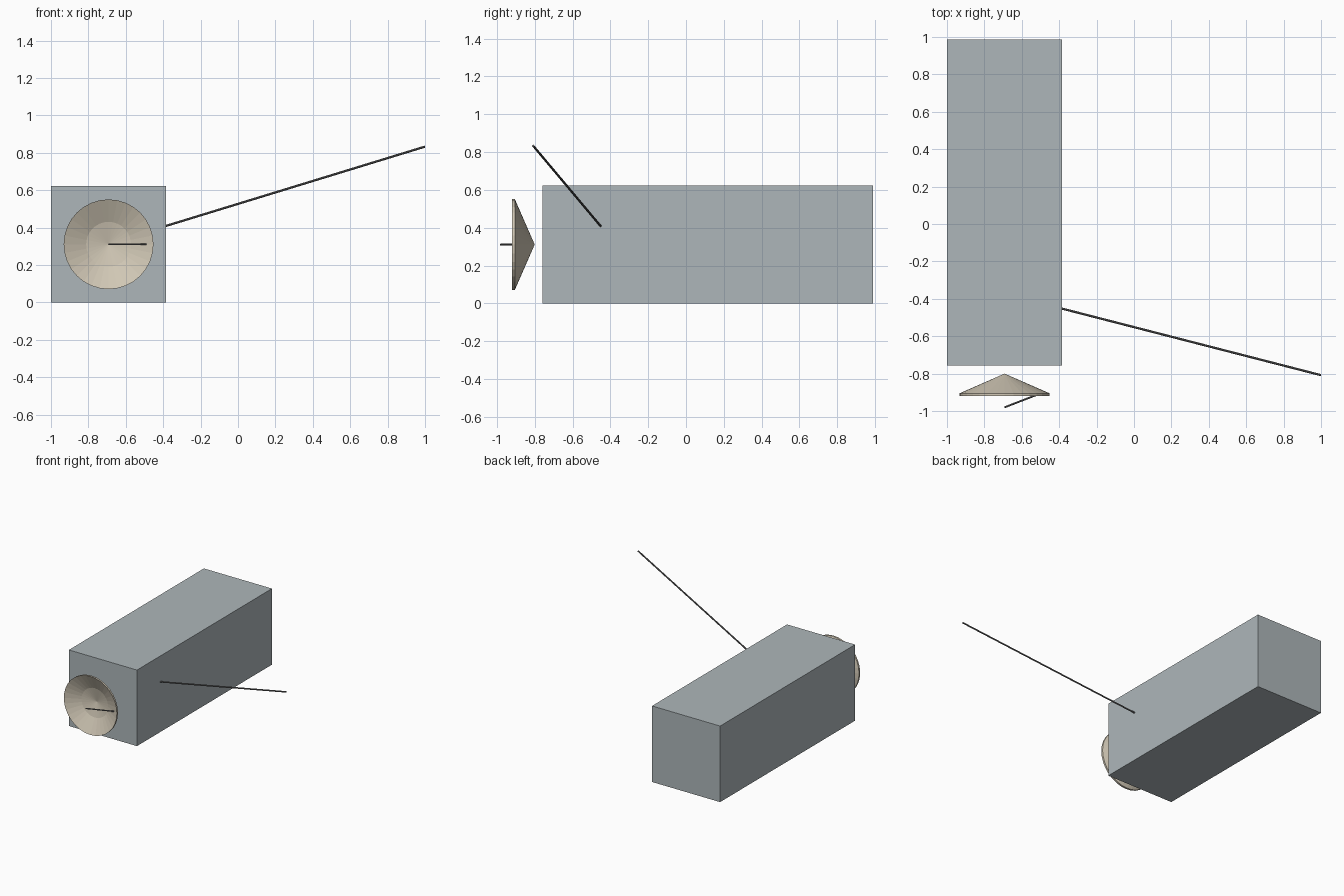
import bpy, bmesh, math
from mathutils import Vector

cube = bpy.data.objects.get("Cube")
if cube:
    bpy.data.objects.remove(cube, do_unlink=True)


def material(name, rgb):
    mat = bpy.data.materials.new(name)
    mat.use_nodes = True
    mat.diffuse_color = (*rgb, 1)
    mat.node_tree.nodes["Principled BSDF"].inputs["Base Color"].default_value = (*rgb, 1)
    return mat


grey = material("blue grey panel", (0.42, 0.47, 0.49))
beige = material("beige dish", (0.63, 0.57, 0.46))
dark = material("dark grey rod", (0.13, 0.13, 0.13))


def rod(name, start, end, radius):
    start, end = Vector(start), Vector(end)
    axis = end - start
    bpy.ops.mesh.primitive_cylinder_add(vertices=8, radius=radius, depth=axis.length,
                                        location=(start + end) / 2)
    ob = bpy.context.object
    ob.name = name
    ob.rotation_euler = axis.to_track_quat('Z', 'Y').to_euler()
    ob.data.materials.append(dark)
    return ob


def lathe(name, profile, centre, steps, mat):
    """Spin (radius, y) points round an axis along y."""
    bm = bmesh.new()
    verts = [bm.verts.new((r, y, 0)) for r, y in profile]
    edges = [bm.edges.new(pair) for pair in zip(verts, verts[1:])]
    bmesh.ops.spin(bm, geom=verts + edges, cent=(0, 0, 0), axis=(0, 1, 0),
                   angle=math.tau, steps=steps, use_duplicate=False)
    bmesh.ops.remove_doubles(bm, verts=bm.verts, dist=0.0005)
    bmesh.ops.recalc_face_normals(bm, faces=bm.faces)
    mesh = bpy.data.meshes.new(name)
    bm.to_mesh(mesh)
    bm.free()
    mesh.materials.append(mat)
    ob = bpy.data.objects.new(name, mesh)
    ob.location = centre
    bpy.context.collection.objects.link(ob)
    return ob


# Main box
bpy.ops.mesh.primitive_cube_add(size=1, location=(-0.692, 0.115, 0.311))
body = bpy.context.object
body.name = "body"
body.scale = (0.616, 1.745, 0.622)
body.data.materials.append(grey)

# Dish: conical back, thin rim, bowl with a shallower middle
lathe("dish", [(0, -0.80), (0.24, -0.905), (0.24, -0.92), (0.12, -0.862), (0, -0.835)],
      (-0.692, 0, 0.311), 32, beige)

# Feed arm in front of the dish, and long side antenna
rod("dish_feed_arm", (-0.692, -0.98, 0.311), (-0.49, -0.902, 0.311), 0.005)
rod("side_antenna", (-0.386, -0.452, 0.409), (0.999, -0.808, 0.833), 0.006)
